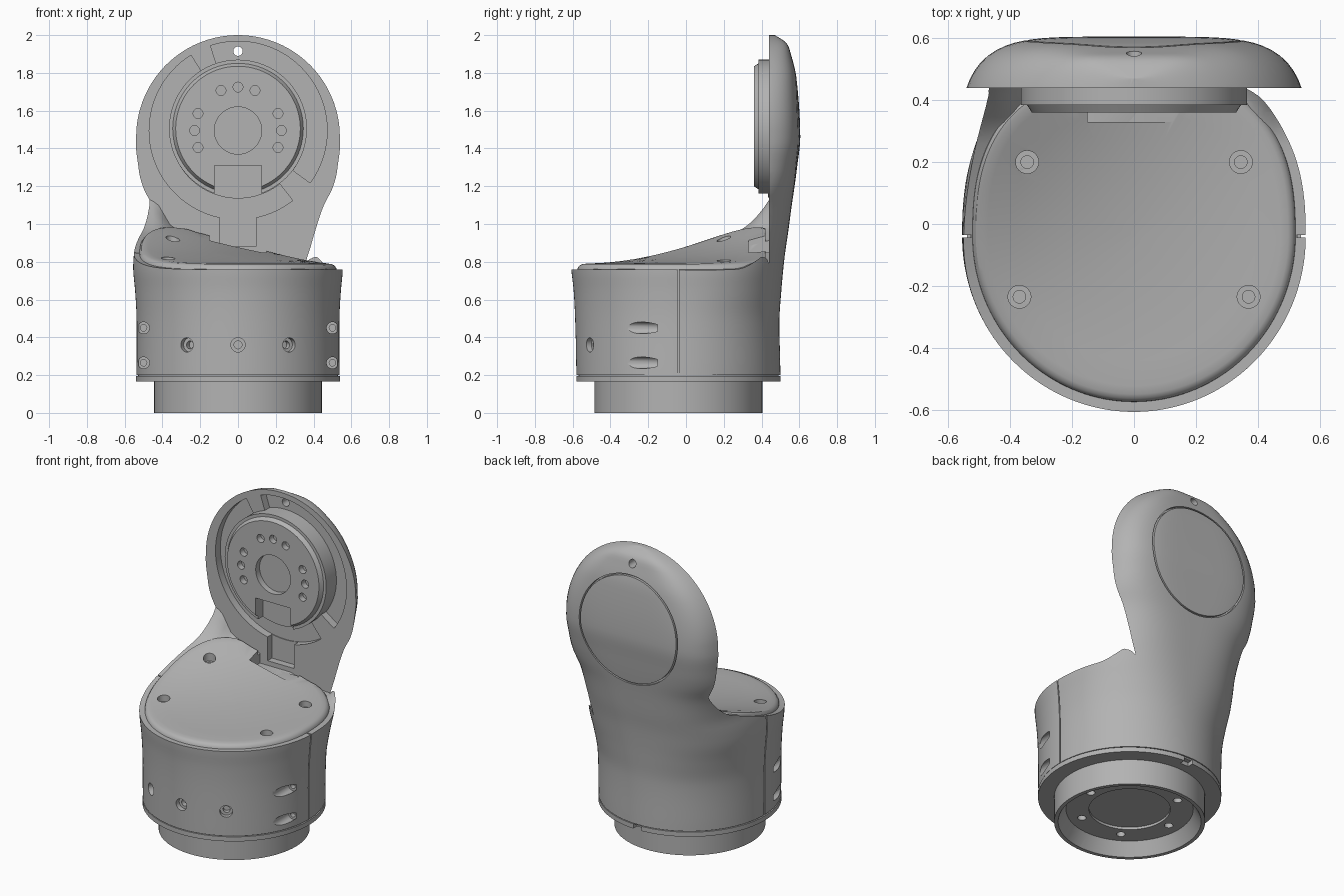
import bpy, bmesh, math
from math import sin, cos, pi, radians
from mathutils import Matrix, Vector

if "Cube" in bpy.data.objects:
    bpy.data.objects.remove(bpy.data.objects["Cube"], do_unlink=True)

grey = bpy.data.materials.new("plain grey")
grey.use_nodes = True
grey.diffuse_color = (0.45, 0.45, 0.45, 1)
grey.node_tree.nodes["Principled BSDF"].inputs["Base Color"].default_value = grey.diffuse_color

CY = -0.04      # y of the body axis
FACE = 0.44     # y of the flat panel front
HUB = 1.495     # height of the joint axis


# ---------- helpers ----------
def finish(name, bm):
    bmesh.ops.recalc_face_normals(bm, faces=bm.faces[:])
    me = bpy.data.meshes.new(name)
    bm.to_mesh(me)
    bm.free()
    me.materials.append(grey)
    ob = bpy.data.objects.new(name, me)
    bpy.context.collection.objects.link(ob)
    return ob


def cyl(name, r, start, direction, length, r2=None, seg=40):
    d = Vector(direction).normalized()
    mid = Vector(start) + d * length / 2
    m = Matrix.Translation(mid) @ d.to_track_quat('Z', 'Y').to_matrix().to_4x4()
    bm = bmesh.new()
    bmesh.ops.create_cone(bm, cap_ends=True, segments=seg, radius1=r,
                          radius2=r if r2 is None else r2, depth=length, matrix=m)
    return finish(name, bm)


def box(name, lo, hi):
    lo, hi = Vector(lo), Vector(hi)
    bm = bmesh.new()
    m = Matrix.Translation((lo + hi) / 2) @ Matrix.Diagonal((*(hi - lo), 1))
    bmesh.ops.create_cube(bm, size=1, matrix=m)
    return finish(name, bm)


def loft(name, rings):
    bm = bmesh.new()
    rows = [[bm.verts.new(p) for p in ring] for ring in rings]
    n = len(rows[0])
    for a, b in zip(rows, rows[1:]):
        for i in range(n):
            j = (i + 1) % n
            bm.faces.new((a[i], a[j], b[j], b[i]))
    bm.faces.new(rows[0])
    bm.faces.new(rows[-1])
    return finish(name, bm)


def sector(name, r0, r1, a0, a1, y0, y1):
    ang = [radians(a0 + (a1 - a0) * i / 48) for i in range(49)]
    pts = [(r1 * cos(a), r1 * sin(a)) for a in ang]
    pts += [(r0 * cos(a), r0 * sin(a)) for a in reversed(ang)]
    return loft(name, [[(x, y, HUB + z) for x, z in pts] for y in (y0, y1)])


def cut(targets, cutter):
    for ob in targets:
        mod = ob.modifiers.new("cut", 'BOOLEAN')
        mod.operation = 'DIFFERENCE'
        mod.solver = 'EXACT'
        mod.object = cutter
        bpy.context.view_layer.objects.active = ob
        bpy.ops.object.modifier_apply(modifier=mod.name)
    bpy.data.objects.remove(cutter, do_unlink=True)


def screw_hole(targets, p, d, r, depth):
    d = Vector(d).normalized()
    p = Vector(p) - d * 0.1
    cut(targets, cyl("cutter", r, p, d, 0.1 + depth, seg=24))
    cut(targets, cyl("cutter", r * 0.55, p, d, 0.13 + depth, seg=24))


def smooth(t):
    t = min(1, max(0, t))
    return t * t * (3 - 2 * t)


# ---------- shell sections: height, half width, back y, squareness, front depth ----------
KEYS = [(0.2, .537, .5, 2, .54), (0.5, .537, .495, 2.1, .547), (0.65, .545, .505, 2.3, .555),
        (0.76, .555, .515, 2.5, .567), (0.85, .55, .525, 2.7, .567), (0.95, .535, .54, 3, .567),
        (1.1, .548, .56, 3.4, .567), (1.2, .567, .575, 4, .567), (1.3, .568, .588, 4.6, .567),
        (1.46, .568, .605, 5, .567), (1.77, .5, .585, 5, .567), (1.9, .3, .555, 5, .567),
        (1.96, .2, .53, 5, .567), (2.0, .1, .47, 5, .567)]


def key(z):
    i = max(0, min(len(KEYS) - 2, sum(k[0] <= z for k in KEYS) - 1))
    k0, k1, k2, k3 = (KEYS[max(0, min(len(KEYS) - 1, i + d))] for d in (-1, 0, 1, 2))
    h = k2[0] - k1[0]
    t = (z - k1[0]) / h
    out = []
    for c in range(1, 5):
        m1 = (k2[c] - k0[c]) / (k2[0] - k0[0]) * h
        m2 = (k3[c] - k1[c]) / (k3[0] - k1[0]) * h
        s = smooth(t)
        out.append(k1[c] * (1 - s) + k2[c] * s + m1 * t * (1 - t) ** 2 - m2 * t * t * (1 - t))
    return out


def section(z, n=144):
    a, back, p, front = key(z)
    b = back - CY
    if z > 1.46:    # round head of the panel
        w = math.sqrt(max(0, 0.54 ** 2 - (z - 1.46) ** 2))
        a = w / (1 - min(0.97, (FACE - CY) / b) ** p) ** (1 / p)
    pts = []
    for i in range(n):
        c, s = cos(2 * pi * i / n), sin(2 * pi * i / n)
        r = (abs(c) ** p + abs(s) ** p) ** (-1 / p) if s > 0 else 1
        pts.append((a * r * c, CY + (b if s > 0 else front) * r * s))
    return pts


def rim_height(x, y):
    g = max(0, y + 0.6) ** 2
    return 0.76 + g * (0.1 - 0.26 * x + 0.12 * x * x)


# ---------- shell: body and upright panel in one ----------
heights = [0.2 + 1.26 * i / 42 for i in range(43)]
heights += [1.46 + 0.54 * sin(radians(88.5 * i / 22)) for i in range(1, 23)]
shell = loft("body_and_panel", [[(x, y, z) for x, y in section(z)] for z in heights])

bm = bmesh.new()
bmesh.ops.create_grid(bm, x_segments=50, y_segments=50, size=0.5)
for v in bm.verts:
    v.co.x *= 1.5
    v.co.y = FACE - (0.5 - v.co.y) * 1.3
    cove = smooth((abs(v.co.x) - 0.34) / 0.1) * max(0, (v.co.y - 0.26) / 0.18) ** 2
    v.co.z = rim_height(v.co.x, v.co.y) + 0.1 * cove
top = bmesh.ops.extrude_face_region(bm, geom=bm.faces[:])
for v in top["geom"]:
    if isinstance(v, bmesh.types.BMVert):
        v.co.z = 2.3
cut([shell], finish("cutter", bm))

# trenches, cable channel, pin hole and back groove of the panel
cut([shell], sector("cutter", 0.36, 0.47, 122, 308, 0.3, 0.49))
cut([shell], sector("cutter", 0.36, 0.472, -36, 108, 0.3, 0.49))
cut([shell], box("cutter", (-0.095, 0.3, 0.88), (0.095, 0.485, 1.1)))
cut([shell], cyl("cutter", 0.025, (0, 0.3, 1.915), (0, 1, 0), 0.5, seg=24))
groove = cyl("cutter", 0.354, (0, 0.555, HUB), (0, 1, 0), 0.2, seg=72)
cut([groove], cyl("cutter", 0.344, (0, 0.5, HUB), (0, 1, 0), 0.4, seg=72))
cut([shell], groove)

# side seams and screw holes of the body
for s in (-1, 1):
    xs = sorted((s * 0.525, s * 0.7))
    cut([shell], box("cutter", (xs[0], CY - 0.004, 0.1), (xs[1], CY + 0.004, 1.0)))
    for z in (0.265, 0.45):
        screw_hole([shell], (s * 0.5, -0.26, z), (0, 1, 0), 0.031, 0.11)
for a in (-30, 0, 30):
    d = Vector((sin(radians(a)), -cos(radians(a)), 0))
    screw_hole([shell], Vector((0, CY, 0.36)) + d * 0.54, -d, 0.038, 0.03)

# ---------- top cover ----------
outline = [(x * 0.945, CY + (y - CY) * 0.945) for x, y in section(0.8)]
rings = []
for s, drop in ((1, 0.1), (1, 0.012), (.993, -.008), (.975, -.021), (.95, -.027), (.9, -.03),
                (.75, -.03), (.6, -.03), (.45, -.03), (.3, -.03), (.15, -.03), (.02, -.03)):
    ring = []
    for x, y in outline:
        x, y = x * s, min(CY + (y - CY) * s, 0.42)
        ring.append((x, y, rim_height(x, y) - drop))
    rings.append(ring)
cover = loft("top_cover", rings)
for x, y in ((0.345, 0.2), (0.37, -0.235)):
    for s in (-1, 1):
        screw_hole([cover, shell], (s * x, y, rim_height(s * x, y) + 0.03), (0, 0, -1), 0.037, 0.035)
cut([cover, shell], box("cutter", (-0.15, 0.33, 0.85), (0.15, FACE, 1.0)))

# ---------- joint hub on the panel ----------
rim = cyl("hub_rim", 0.365, (0, 0.385, HUB + .01), (0, 1, 0), 0.11, seg=80)
face = cyl("hub_face", 0.33, (0, 0.36, HUB + .01), (0, 1, 0), 0.027, r2=0.347, seg=80)
hub = [rim, face]
cut(hub, box("cutter", (-0.125, 0.3, 1.0), (0.125, 0.435, 1.31)))
cut(hub, cyl("cutter", 0.125, (0, 0.3, HUB), (0, 1, 0), 0.1, seg=48))
for a in (-23, 0, 23, 67, 90, 113, 157, 180, 203):
    p = (0.23 * cos(radians(a)), 0.3, HUB + 0.23 * sin(radians(a)))
    cut(hub, cyl("cutter", 0.026, p, (0, 1, 0), 0.1, seg=20))

# ---------- bottom flange and base ----------
flange = cyl("bottom_flange", 0.54, (0, CY, 0.165), (0, 0, 1), 0.03, seg=96)
cut([flange], box("cutter", (-0.03, 0.46, 0.1), (0.03, 0.6, 0.3)))
neck = cyl("flange_neck", 0.53, (0, CY, 0.19), (0, 0, 1), 0.02, seg=96)
base = cyl("base_ring", 0.445, (0, CY, 0), (0, 0, 1), 0.17, seg=96)
cut([base], cyl("cutter", 0.422, (0, CY, -0.001), (0, 0, 1), 0.085, r2=0.375, seg=80))
cut([base], cyl("cutter", 0.24, (0, CY, -0.1), (0, 0, 1), 0.2, seg=64))
for i in range(6):
    a = pi * i / 3
    p = (0.3 * cos(a), CY + 0.3 * sin(a), 0.05)
    cut([base], cyl("cutter", 0.026, p, (0, 0, 1), 0.07, seg=20))

# ---------- smooth shading with sharp edges ----------
bpy.ops.object.select_all(action='DESELECT')
for ob in (shell, cover, rim, face, flange, neck, base):
    ob.select_set(True)
bpy.context.view_layer.objects.active = shell
bpy.ops.object.shade_smooth_by_angle(angle=radians(30))
